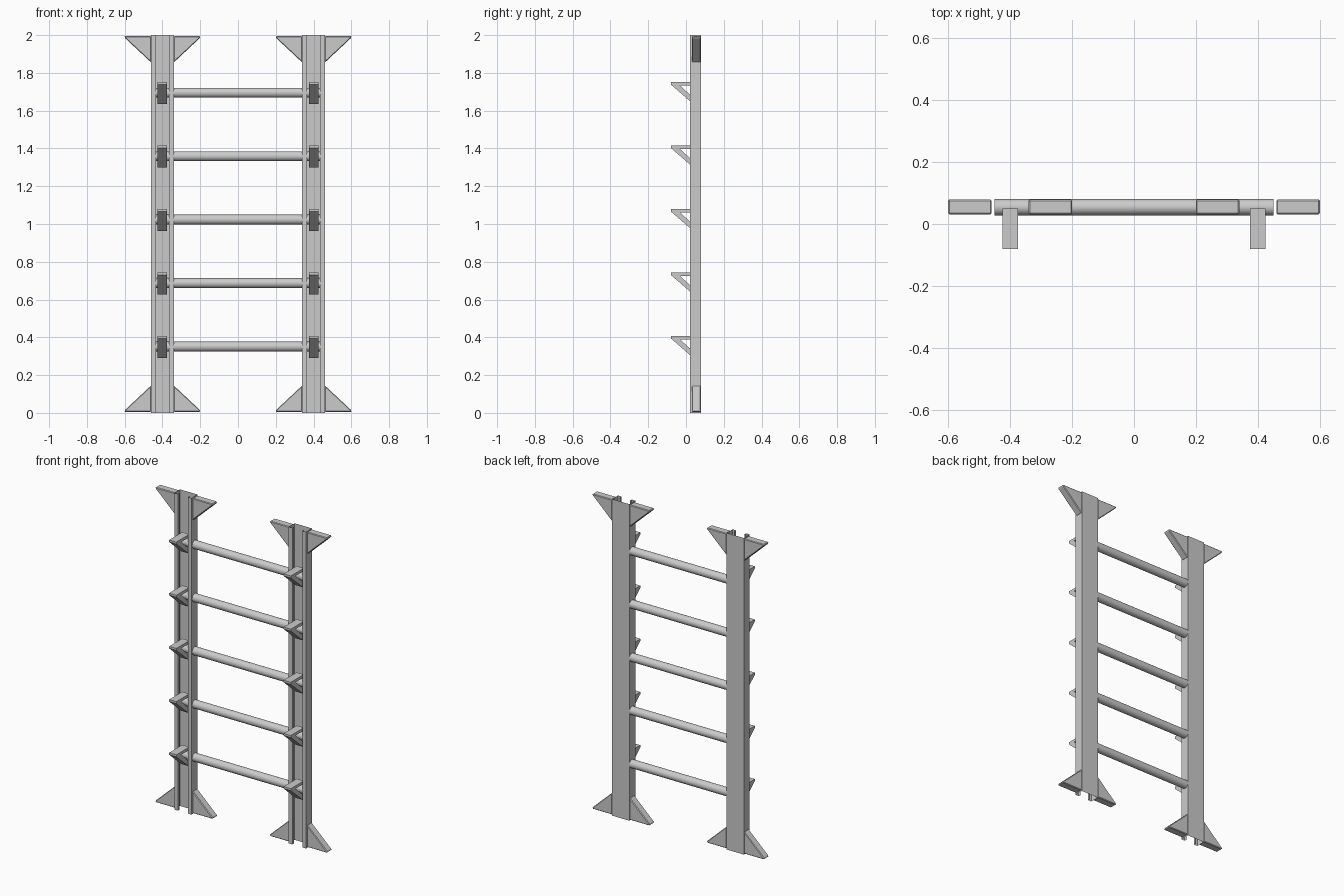
import bpy, bmesh, math
from mathutils import Vector

if "Cube" in bpy.data.objects:
    bpy.data.objects.remove(bpy.data.objects["Cube"])


def make_object(name, bm):
    mesh = bpy.data.meshes.new(name)
    bm.to_mesh(mesh)
    bm.free()
    obj = bpy.data.objects.new(name, mesh)
    bpy.context.collection.objects.link(obj)
    return obj


def extrude_sheet(name, points, direction, closed):
    """Sweep a 3D outline along a vector; closed outlines get end caps."""
    bm = bmesh.new()
    a = [bm.verts.new(p) for p in points]
    b = [bm.verts.new(Vector(p) + Vector(direction)) for p in points]
    n = len(points)
    for i in range(n if closed else n - 1):
        j = (i + 1) % n
        bm.faces.new((a[i], a[j], b[j], b[i]))
    if closed:
        bm.faces.new(a[::-1])
        bm.faces.new(b)
        bmesh.ops.recalc_face_normals(bm, faces=bm.faces)
    return make_object(name, bm)


# Lipped channel posts, open to the front
half_profile = [(0.035, 0.036), (0.035, 0.021), (0.06, 0.021), (0.06, 0.08)]
profile = half_profile + [(-x, y) for x, y in reversed(half_profile)]
for side in (-1, 1):
    cx = 0.4 * side
    extrude_sheet("post", [(cx + x, y, 0) for x, y in profile], (0, 0, 2), False)

    # Triangular braces at the head and foot of each post
    for out in (-1, 1):
        for top in (False, True):
            tri = [(0.06, 0.005), (0.2, 0.005), (0.2, 0.014), (0.06, 0.145)]
            pts = [(cx + out * x, 0.031, 2 - z if top else z) for x, z in tri]
            brace = extrude_sheet("head_brace" if top else "foot_brace",
                                  pts, (0, 0.048, 0), True)
            bev = brace.modifiers.new("soft_edges", 'BEVEL')
            bev.width = 0.004
            bev.segments = 1

# Rungs and the hooks at their ends
hook_shape = [(-0.08, 0.056), (0.05, 0.056), (0.05, 0.038), (-0.032, 0.038),
              (0.05, -0.036), (0.05, -0.061), (0.04, -0.061), (-0.08, 0.043)]
for i in range(5):
    z = 0.351 + 0.336 * i
    bpy.ops.mesh.primitive_cylinder_add(vertices=32, radius=0.026, depth=0.9,
                                        location=(0, 0.054, z),
                                        rotation=(0, math.pi / 2, 0))
    bpy.context.object.name = "rung"
    bpy.ops.object.shade_smooth_by_angle()
    for side in (-1, 1):
        extrude_sheet("hook", [(0.4 * side - 0.025, y, z + dz) for y, dz in hook_shape],
                      (0.05, 0, 0), True)
